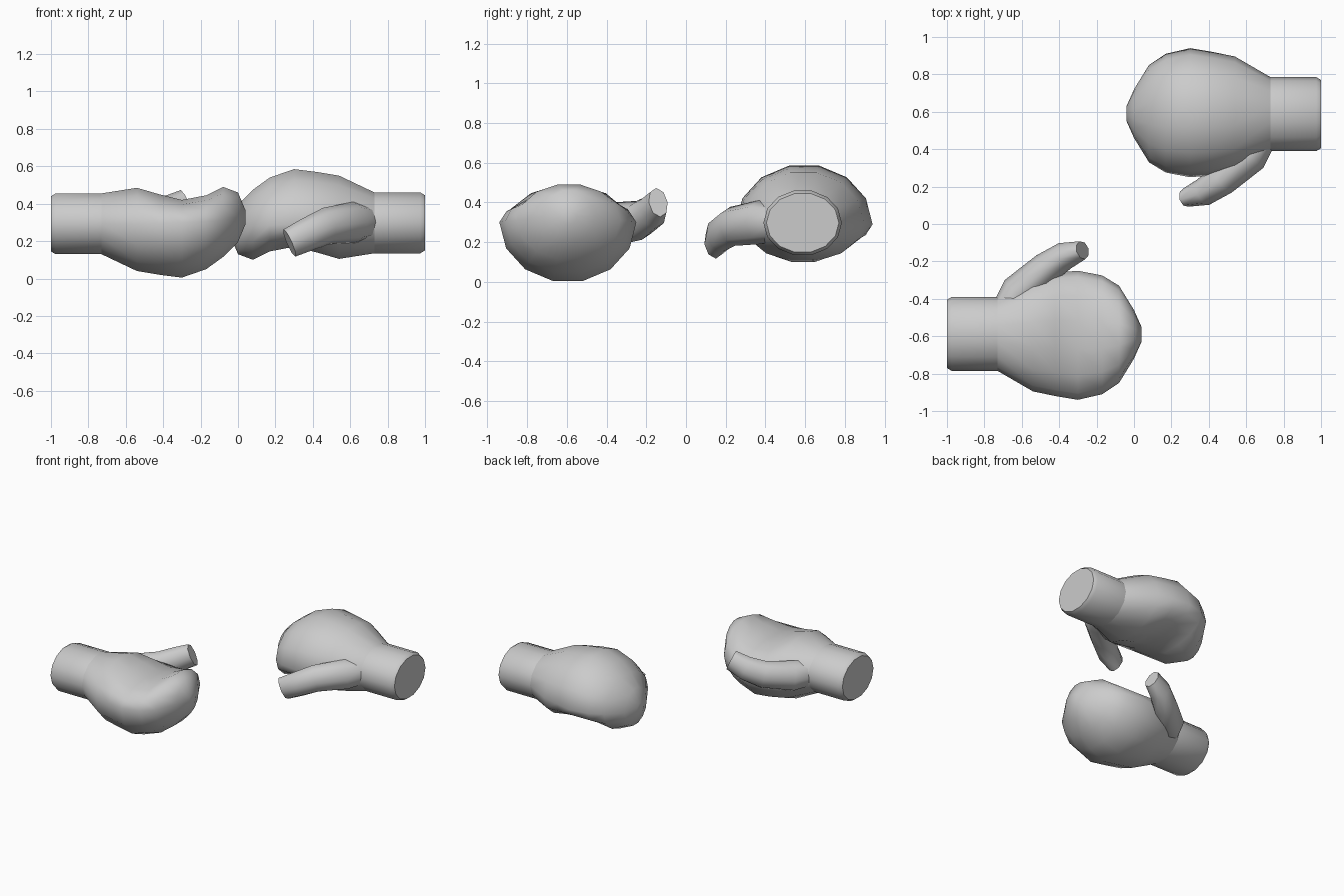
import bpy, bmesh, math
from mathutils import Vector

if "Cube" in bpy.data.objects:
    bpy.data.objects.remove(bpy.data.objects["Cube"])

N = 14  # sides around each glove


def section(x, y0, y1, z0, zc, z1):
    """Upright oval: y range, z range, and height of the widest line."""
    yc, hw = (y0 + y1) / 2, (y1 - y0) / 2
    ring = []
    for i in range(N):
        a = 2 * math.pi * i / N
        h = z1 - zc if math.sin(a) > 0 else zc - z0
        ring.append(Vector((x, yc + hw * math.cos(a), zc + h * math.sin(a) / 0.975)))
    return ring


def tube_rings(path, n=8):
    """Ovals square to a path of (centre, half width, half height)."""
    pts = [Vector(p[0]) for p in path]
    rings = []
    for i, (c, w, h) in enumerate(path):
        t = (pts[min(i + 1, len(pts) - 1)] - pts[max(i - 1, 0)]).normalized()
        side = t.cross(Vector((0, 0, 1))).normalized()
        up = side.cross(t)
        rings.append([pts[i] + side * w * math.cos(2 * math.pi * k / n)
                      + up * h * math.sin(2 * math.pi * k / n) for k in range(n)])
    return rings


def loft(name, rings, flip, angle=60):
    """Skin the rings; flip gives the opposite-hand glove."""
    bm = bmesh.new()
    rows = []
    for r in rings:
        rows.append([bm.verts.new((-p.x, -p.y, 0.59 - p.z) if flip else p) for p in r])
    n = len(rows[0])
    for a, b in zip(rows, rows[1:]):
        for i in range(n):
            j = (i + 1) % n
            bm.faces.new((a[i], a[j], b[j], b[i]))
    bm.faces.new(rows[0])
    bm.faces.new(rows[-1])
    bmesh.ops.recalc_face_normals(bm, faces=bm.faces)
    me = bpy.data.meshes.new(name)
    bm.to_mesh(me)
    bm.free()
    ob = bpy.data.objects.new(name, me)
    bpy.context.collection.objects.link(ob)
    bpy.ops.object.select_all(action='DESELECT')
    ob.select_set(True)
    bpy.context.view_layer.objects.active = ob
    bpy.ops.object.shade_smooth_by_angle(angle=math.radians(angle))


# wrist cuff with a softened end
cuff = [section(1.0, .405, .77, .15, .297, .445),
        section(.975, .39, .785, .135, .297, .46),
        section(.73, .39, .785, .135, .297, .46)]

# padded fist: domed back, hollow palm, rolled fingertips
fist = [section(*s) for s in (
    (.73, .39, .785, .135, .297, .46),
    (.54, .29, .895, .105, .30, .55),
    (.42, .26, .92, .14, .295, .57),
    (.30, .25, .94, .17, .29, .585),
    (.17, .275, .91, .145, .285, .54),
    (.08, .33, .85, .10, .28, .475),
    (0.0, .46, .72, .13, .26, .395),
    (-.04, .55, .63, .225, .26, .30))]

# thumb running from the tip back into the hand
thumb = tube_rings([
    ((.275, .14, .19), .05, .08),
    ((.37, .17, .235), .075, .09),
    ((.47, .235, .28), .085, .10),
    ((.62, .37, .30), .10, .11),
    ((.70, .47, .30), .07, .09)])

for side, flip in (("right", False), ("left", True)):
    loft(side + "_cuff", cuff, flip, 40)
    loft(side + "_fist", fist, flip)
    loft(side + "_thumb", thumb, flip)
